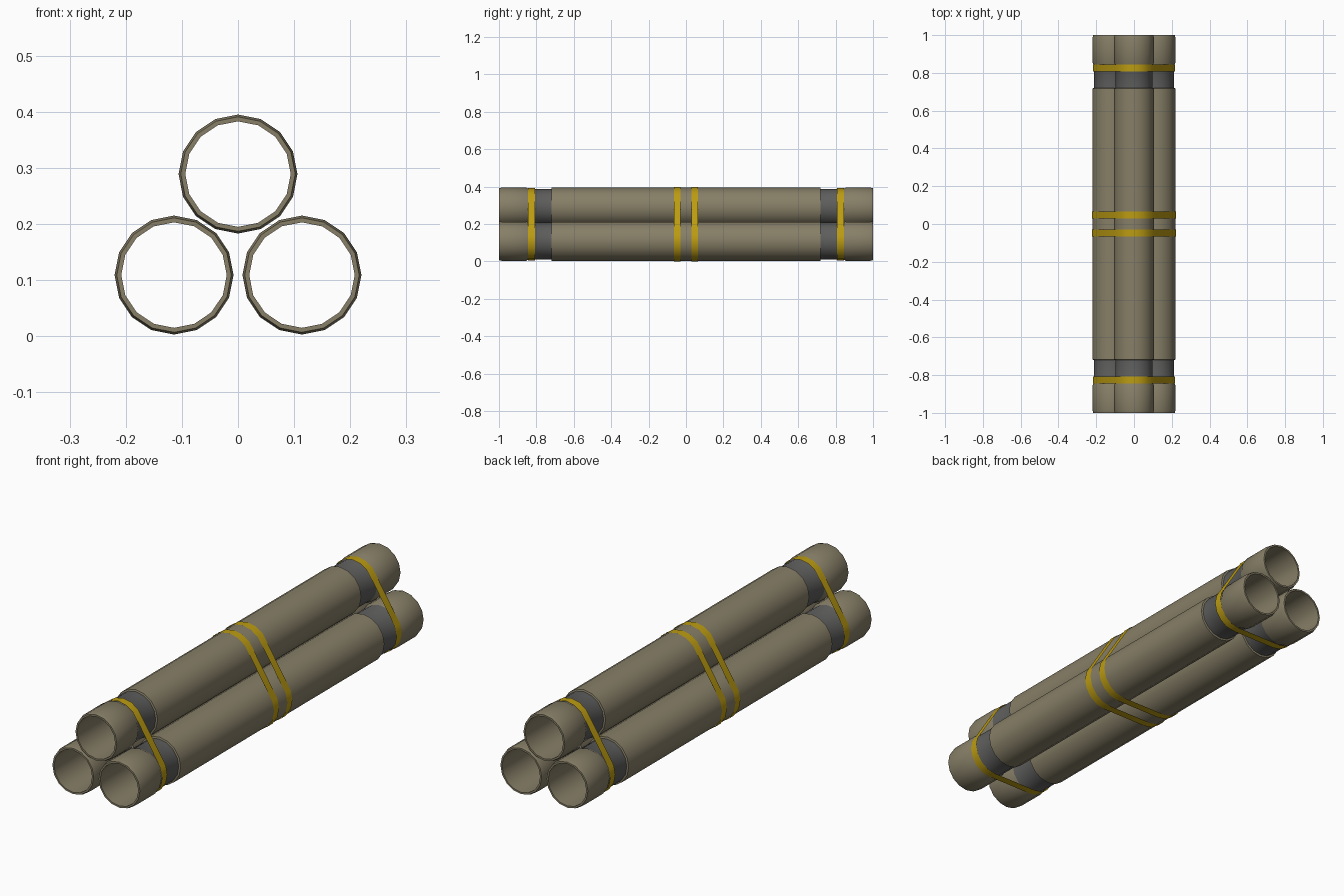
import bpy, bmesh, math
from mathutils import Vector, geometry

if "Cube" in bpy.data.objects:
    bpy.data.objects.remove(bpy.data.objects["Cube"])

def material(name, rgb):
    m = bpy.data.materials.new(name)
    m.diffuse_color = (*rgb, 1)
    m.use_nodes = True
    m.node_tree.nodes["Principled BSDF"].inputs["Base Color"].default_value = m.diffuse_color
    return m

OLIVE = material("olive_tan", (0.24, 0.21, 0.135))
GREY = material("dark_grey", (0.11, 0.11, 0.108))
YELLOW = material("strap_yellow", (0.50, 0.33, 0.006))

SIDES = 16
CENTRES = [(-0.114, 0.109), (0.114, 0.109), (0.0, 0.289)]
R_OUT, R_GROOVE, R_IN = 0.106, 0.098, 0.094

def finish(name, bm, mats):
    me = bpy.data.meshes.new(name)
    bm.to_mesh(me)
    bm.free()
    for m in mats:
        me.materials.append(m)
    ob = bpy.data.objects.new(name, me)
    bpy.context.collection.objects.link(ob)
    bpy.ops.object.select_all(action='DESELECT')
    ob.select_set(True)
    bpy.context.view_layer.objects.active = ob
    bpy.ops.object.shade_smooth_by_angle(angle=math.radians(50))
    return ob

def circle(cx, cz, r):
    return [(cx + r * math.cos(2 * math.pi * i / SIDES),
             cz + r * math.sin(2 * math.pi * i / SIDES)) for i in range(SIDES)]

# Half profile (radius, y) from the open rim to the main body, then mirrored
HALF = [(R_IN, 1.0), (0.102, 1.0), (R_OUT, 0.985), (R_OUT, 0.855),
        (R_GROOVE, 0.84), (R_GROOVE, 0.72), (R_OUT, 0.718)]
PROFILE = HALF + [(r, -y) for r, y in reversed(HALF)]

def tube(name, cx, cz):
    bm = bmesh.new()
    rings = [[bm.verts.new((x, y, z)) for x, z in circle(cx, cz, r)] for r, y in PROFILE]
    n = len(rings)
    for k in range(n):
        a, b = rings[k], rings[(k + 1) % n]
        groove = PROFILE[k][0] == R_GROOVE and PROFILE[(k + 1) % n][0] == R_GROOVE
        for i in range(SIDES):
            j = (i + 1) % SIDES
            f = bm.faces.new((a[i], a[j], b[j], b[i]))
            f.material_index = 1 if groove else 0
    bmesh.ops.recalc_face_normals(bm, faces=bm.faces)
    return finish(name, bm, [OLIVE, GREY])

# Paper-thin band stretched round all three tubes
def strap(name, y, r, width):
    pts = [Vector(p) for c in CENTRES for p in circle(*c, r)]
    loop = [pts[i] for i in geometry.convex_hull_2d(pts)]
    bm = bmesh.new()
    front = [bm.verts.new((p.x, y - width / 2, p.y)) for p in loop]
    back = [bm.verts.new((p.x, y + width / 2, p.y)) for p in loop]
    n = len(loop)
    mid = Vector((0, y, 0.17))
    for i in range(n):
        j = (i + 1) % n
        f = bm.faces.new((front[i], front[j], back[j], back[i]))
        f.normal_update()
        if f.normal.dot(f.calc_center_median() - mid) < 0:
            f.normal_flip()
    return finish(name, bm, [YELLOW])

for label, c in zip(("left_tube", "right_tube", "top_tube"), CENTRES):
    tube(label, *c)

for s, side in ((-1, "front"), (1, "back")):
    strap(side + "_end_strap", s * 0.826, 0.103, 0.036)
    strap(side + "_middle_strap", s * 0.047, 0.109, 0.036)
